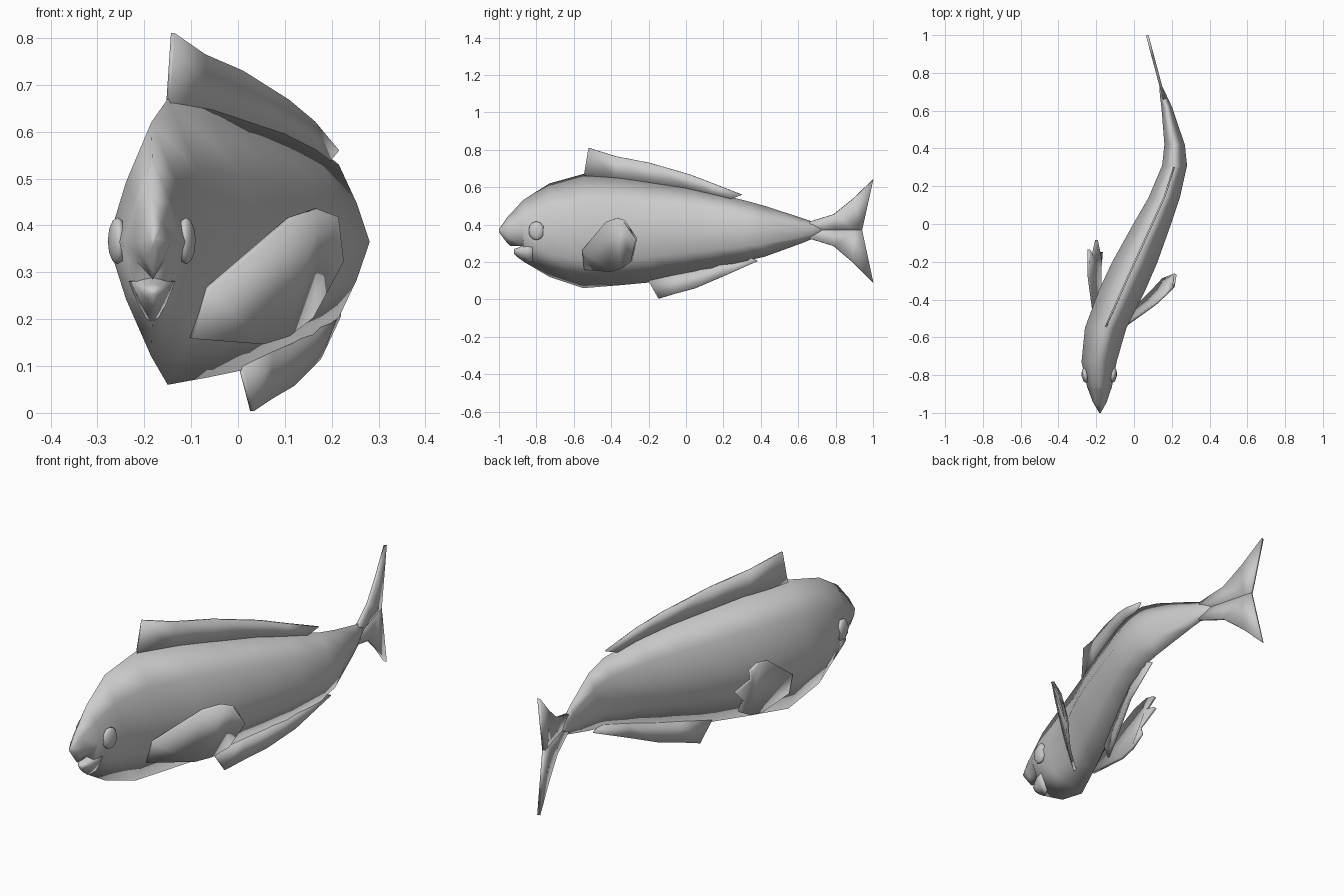
import bpy, bmesh, math
from mathutils import Vector

cube = bpy.data.objects.get("Cube")
if cube:
    bpy.data.objects.remove(cube, do_unlink=True)

grey = bpy.data.materials.new("plain grey")
grey.use_nodes = True
grey.diffuse_color = (0.6, 0.6, 0.6, 1)
grey.node_tree.nodes["Principled BSDF"].inputs["Base Color"].default_value = (0.6, 0.6, 0.6, 1)

# Swimming curve of the spine, as (y, x)
SPINE = [(-1, -.18), (-.73, -.185), (-.54, -.148), (-.2, .005), (.14, .16),
         (.31, .215), (.42, .215), (.62, .173), (.68, .155), (1, .07)]


def spine_x(y):
    for (y0, x0), (y1, x1) in zip(SPINE, SPINE[1:]):
        if y <= y1:
            return x0 + (x1 - x0) * (y - y0) / (y1 - y0)
    return SPINE[-1][1]


def finish(name, bm, angle=None, thickness=0):
    bmesh.ops.recalc_face_normals(bm, faces=bm.faces)
    mesh = bpy.data.meshes.new(name)
    bm.to_mesh(mesh)
    bm.free()
    mesh.materials.append(grey)
    ob = bpy.data.objects.new(name, mesh)
    bpy.context.collection.objects.link(ob)
    if thickness:
        solid = ob.modifiers.new("thickness", 'SOLIDIFY')
        solid.thickness = thickness
        solid.offset = 0
    bpy.ops.object.select_all(action='DESELECT')
    ob.select_set(True)
    bpy.context.view_layer.objects.active = ob
    if angle:
        bpy.ops.object.shade_smooth_by_angle(angle=math.radians(angle))
    else:
        bpy.ops.object.shade_smooth()
    return ob


def loft(name, sections):
    """Lens-shaped rings along the spine: (y, half width, top, widest, bottom)."""
    bm = bmesh.new()
    rings = []
    for y, w, top, mid, low in sections:
        x = spine_x(y)
        up, down = (top + mid) / 2, (low + mid) / 2
        ring = [(0, top), (.58, up), (1, mid), (.58, down),
                (0, low), (-.58, down), (-1, mid), (-.58, up)]
        rings.append([bm.verts.new((x + u * w, y, z)) for u, z in ring])
    for a, b in zip(rings, rings[1:]):
        for i in range(8):
            j = (i + 1) % 8
            bm.faces.new((a[i], a[j], b[j], b[i]))
    bm.faces.new(rings[0])
    bm.faces.new(rings[-1])
    return finish(name, bm)


def strip_fin(name, stations, thickness):
    """Fin that follows the spine: (y at edge, edge z, y at root, root z)."""
    bm = bmesh.new()
    pairs = [[bm.verts.new((spine_x(y), y, z)) for y, z in ((a, b), (c, d))]
             for a, b, c, d in stations]
    for p, q in zip(pairs, pairs[1:]):
        bm.faces.new((p[0], q[0], q[1], p[1]))
    return finish(name, bm, 40, thickness)


# Body with the upper jaw stepping up over the mouth
loft("body", [
    (-1, .004, .375, .368, .36), (-.955, .03, .44, .365, .3),
    (-.94, .038, .455, .365, .285), (-.872, .062, .53, .365, .285),
    (-.865, .065, .535, .365, .2), (-.73, .093, .62, .365, .12),
    (-.55, .11, .67, .365, .06), (-.35, .123, .657, .365, .076),
    (-.2, .12, .635, .365, .09), (0, .1, .605, .365, .135),
    (.14, .083, .573, .365, .165), (.31, .066, .53, .365, .203),
    (.42, .054, .5, .365, .228), (.62, .028, .435, .368, .3),
    (.68, .018, .415, .37, .325), (.75, .003, .375, .37, .365)])

# Lower jaw
loft("lower_jaw", [
    (-.92, .012, .27, .262, .245), (-.9, .025, .275, .265, .225),
    (-.86, .042, .295, .28, .196), (-.82, .05, .3, .28, .18)])

# Eyes
for name, side in (("left_eye", 1), ("right_eye", -1)):
    bm = bmesh.new()
    bmesh.ops.create_uvsphere(bm, u_segments=8, v_segments=6, radius=1)
    eye = finish(name, bm)
    eye.scale = (.021, .043, .05)
    eye.location = (-.184 + side * .073, -.8, .367)
    eye.rotation_euler.z = side * math.radians(-8)

# Back, belly and tail fins
strip_fin("dorsal_fin", [
    (-.52, .81, -.545, .66), (-.375, .765, -.375, .64), (-.195, .73, -.195, .62),
    (.02, .668, .02, .59), (.14, .622, .14, .56), (.3, .56, .235, .535)], .009)
strip_fin("anal_fin", [
    (-.145, .004, -.2, .1), (-.06, .03, -.06, .13), (.045, .058, .045, .15),
    (.18, .115, .18, .185), (.385, .205, .34, .225)], .009)
strip_fin("tail_fin_upper", [
    (.66, .415, .66, .37), (.79, .455, .79, .37), (.89, .535, .9, .37),
    (1, .64, .94, .37)], .014)
strip_fin("tail_fin_lower", [
    (.66, .325, .66, .37), (.79, .285, .79, .37), (.89, .2, .9, .37),
    (1, .09, .94, .37)], .014)

# Side fins, mirrored across the plane of the bent spine
OUTLINE = [(-.065, -.55, .265), (.11, -.425, .415), (.17, -.37, .435),
           (.21, -.33, .42), (.17, -.34, .36), (.22, -.265, .325),
           (.145, -.31, .25), (.155, -.29, .205), (.105, -.345, .165),
           (.05, -.4, .148), (-.1, -.54, .16)]
origin = Vector((-.145, -.535, 0))
normal = Vector((.918, -.397, 0)).normalized()
for name, flip in (("left_side_fin", False), ("right_side_fin", True)):
    bm = bmesh.new()
    verts = []
    for co in OUTLINE:
        p = Vector(co)
        if flip:
            p -= 2 * (p - origin).dot(normal) * normal
        verts.append(bm.verts.new(p))
    face = bm.faces.new(verts)
    bmesh.ops.triangulate(bm, faces=[face])
    finish(name, bm, 45, .014)
